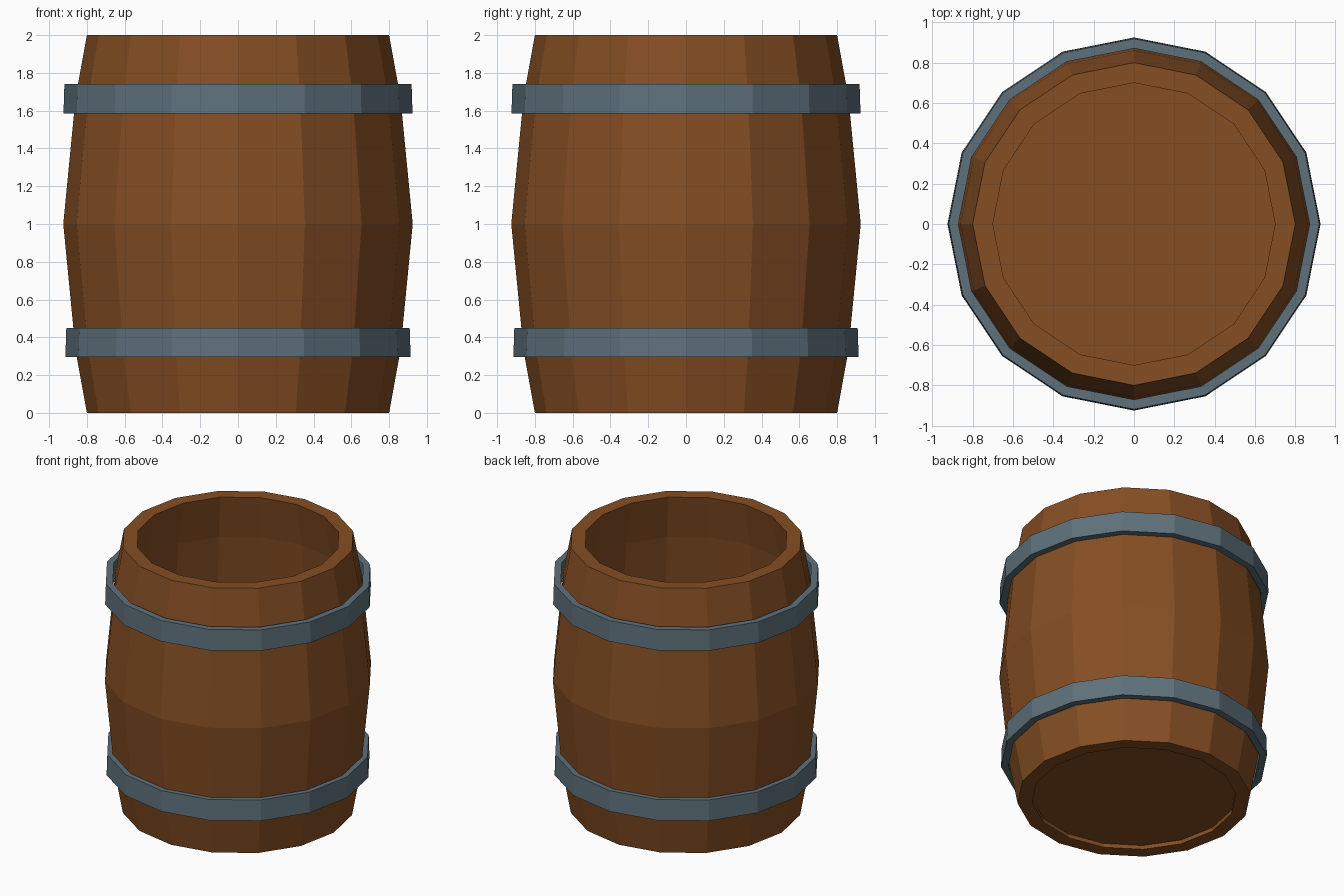
import bpy, bmesh, math

if "Cube" in bpy.data.objects:
    bpy.data.objects.remove(bpy.data.objects["Cube"])

SIDES = 16


def material(name, rgb):
    m = bpy.data.materials.new(name)
    m.diffuse_color = (*rgb, 1.0)
    m.use_nodes = True
    m.node_tree.nodes["Principled BSDF"].inputs["Base Color"].default_value = m.diffuse_color
    return m


def lathe(name, profile, mat, closed):
    """Spin an (r, z) profile round z; open profiles are capped at both ends."""
    bm = bmesh.new()
    rings = []
    for r, z in profile:
        rings.append([bm.verts.new((r * math.cos(2 * math.pi * i / SIDES),
                                    r * math.sin(2 * math.pi * i / SIDES), z))
                      for i in range(SIDES)])
    pairs = list(zip(rings, rings[1:]))
    if closed:
        pairs.append((rings[-1], rings[0]))
    else:
        bm.faces.new(rings[0])
        bm.faces.new(rings[-1])
    for a, b in pairs:
        for i in range(SIDES):
            j = (i + 1) % SIDES
            bm.faces.new((a[i], a[j], b[j], b[i]))
    bmesh.ops.recalc_face_normals(bm, faces=bm.faces)
    me = bpy.data.meshes.new(name)
    bm.to_mesh(me)
    bm.free()
    me.materials.append(mat)
    ob = bpy.data.objects.new(name, me)
    bpy.context.collection.objects.link(ob)
    return ob


wood = material("brown wood", (0.235, 0.077, 0.017))
iron = material("blue grey iron", (0.112, 0.165, 0.198))

# Barrel: recessed underside, bulging outer wall, rim, hollow inside, floor
lathe("barrel_body", [
    (0.70, 0.03), (0.70, 0.0), (0.80, 0.0), (0.86, 0.33), (0.925, 1.0),
    (0.86, 1.67), (0.80, 2.0), (0.70, 2.0), (0.76, 1.67), (0.825, 1.0),
    (0.76, 0.33), (0.71, 0.06)], wood, False)

# Hoops: slightly wider at the bottom edge
for name, z, r in (("upper_hoop", 1.585, 0.924), ("lower_hoop", 0.295, 0.914)):
    lathe(name, [(r, z), (r - 0.005, z + 0.155),
                 (r - 0.053, z + 0.155), (r - 0.05, z)], iron, True)
